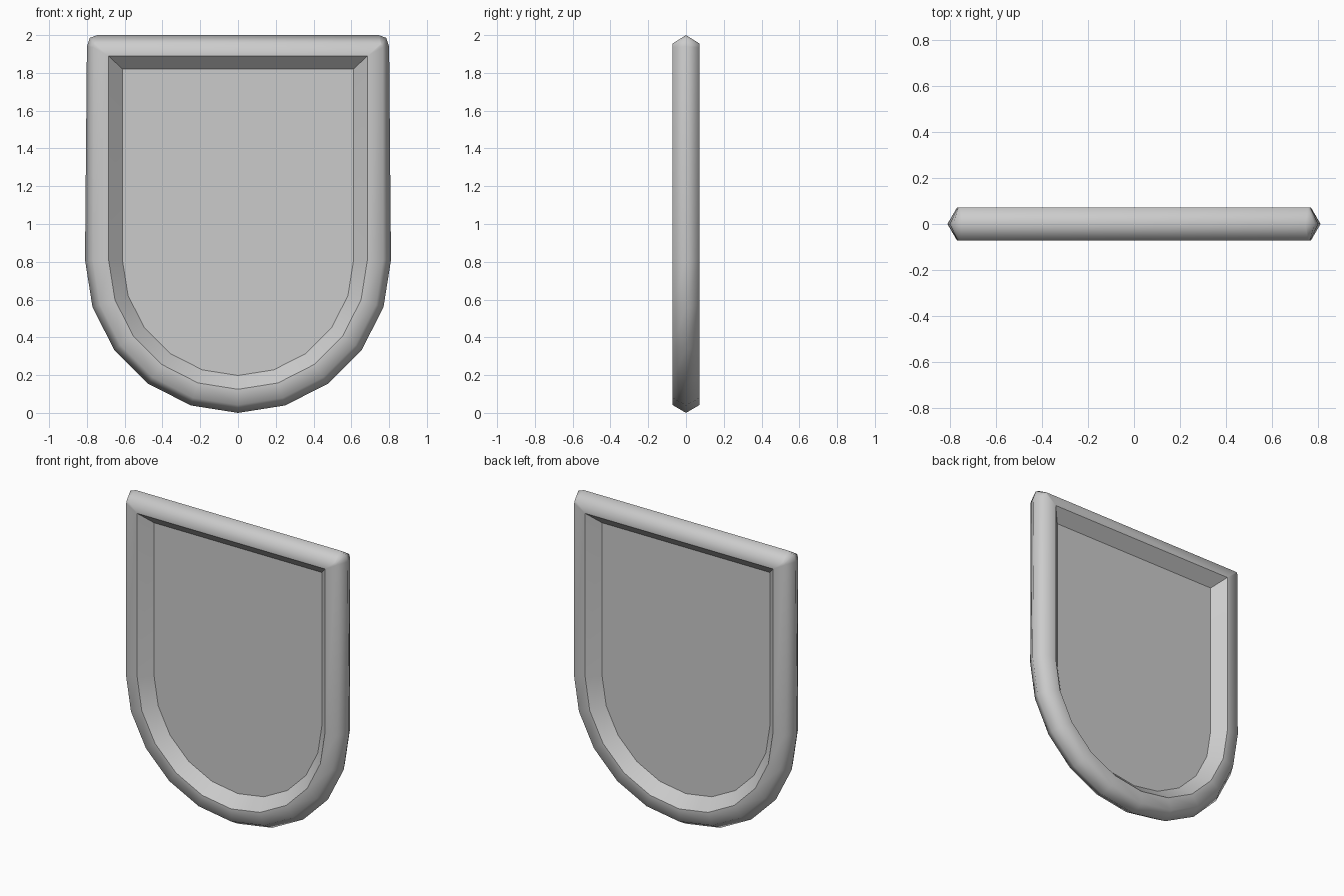
import bpy, bmesh
from math import sin, cos, radians

if "Cube" in bpy.data.objects:
    bpy.data.objects.remove(bpy.data.objects["Cube"])

CZ = 0.81  # height of the centre of the rounded bottom


def outline(r, corner):
    """Right half from the top corner down to the tip, mirrored to a closed loop."""
    arc = [(r * cos(radians(a)), CZ - r * sin(radians(a))) for a in range(0, 90, 18)]
    right = corner + arc
    return right + [(0, CZ - r)] + [(-x, z) for x, z in reversed(right)]


def make_object(name, bm):
    me = bpy.data.meshes.new(name)
    bm.to_mesh(me)
    bm.free()
    ob = bpy.data.objects.new(name, me)
    bpy.context.collection.objects.link(ob)
    return ob


# Outlines: clipped outer ridge, outer and inner rim of the flat, panel edge
ridge = outline(0.81, [(0.745, 2.0), (0.785, 1.985), (0.80, 1.94)])
rim_out = outline(0.768, [(0.755, 1.955), (0.763, 1.95), (0.765, 1.935)])
rim_in = outline(0.685, [(0.685, 1.89)] * 3)
panel_edge = outline(0.612, [(0.612, 1.82)] * 3)

# Frame: six-sided section swept round the shield outline
T = 0.072
section = [(ridge, 0), (rim_out, -T), (rim_in, -T), (panel_edge, 0), (rim_in, T), (rim_out, T)]
bm = bmesh.new()
rings = [[bm.verts.new((x, y, z)) for x, z in pts] for pts, y in section]
n = len(ridge)
for k in range(6):
    a, b = rings[k], rings[(k + 1) % 6]
    for i in range(n):
        j = (i + 1) % n
        bm.faces.new((a[i], a[j], b[j], b[i])).smooth = True
bmesh.ops.remove_doubles(bm, verts=bm.verts, dist=0.0005)
bmesh.ops.recalc_face_normals(bm, faces=bm.faces)


# Crease the inner rim, the panel edge and the inner top corners
def is_inner(v):
    return abs(v.co.x) < 0.69 and v.co.z < 1.9 and (v.co.z > CZ or
           (v.co.x ** 2 + (v.co.z - CZ) ** 2) ** 0.5 < 0.70)


for e in bm.edges:
    v, w = e.verts
    if is_inner(v) and is_inner(w):
        same_ring = abs(v.co.y - w.co.y) < 0.001
        if same_ring or v.co.z > 1.8:
            e.smooth = False
make_object("shield_frame", bm)

# Panel: thin sheet in the middle plane
bm = bmesh.new()
bm.faces.new([bm.verts.new((x, 0, z)) for x, z in panel_edge[2:-2]])
make_object("shield_panel", bm)
